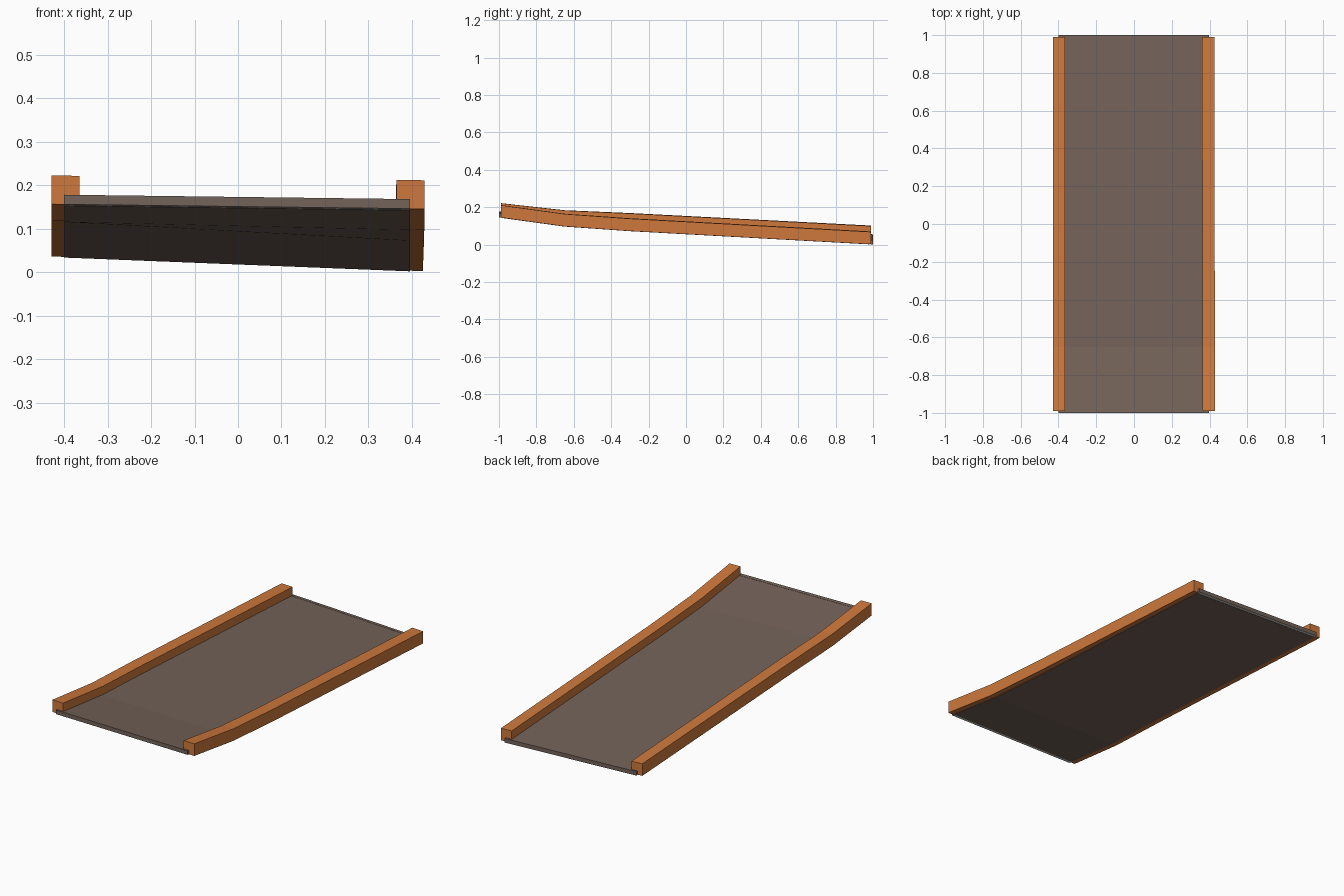
import bpy

if "Cube" in bpy.data.objects:
    bpy.data.objects.remove(bpy.data.objects["Cube"])


def material(name, rgb):
    mat = bpy.data.materials.new(name)
    mat.use_nodes = True
    mat.diffuse_color = (*rgb, 1)
    mat.node_tree.nodes["Principled BSDF"].inputs["Base Color"].default_value = (*rgb, 1)
    return mat


orange = material("orange", (0.62, 0.19, 0.045))
brown = material("brown grey", (0.175, 0.125, 0.1))
pale = material("pale grey", (0.66, 0.65, 0.6))

# Underside heights of the deck along its length: y, left edge, right edge
STATIONS = [(-0.99, 0.145, 0.156), (-0.65, 0.098, 0.118),
            (-0.3, 0.073, 0.103), (0.99, 0.002, 0.036)]
HALF = 0.427


def underside(x, y):
    """Height of the banked, bent underside at a point."""
    i = 0
    while i < len(STATIONS) - 2 and y > STATIONS[i + 1][0]:
        i += 1
    a, b = STATIONS[i], STATIONS[i + 1]
    t = (y - a[0]) / (b[0] - a[0])
    left, right = (a[k] + (b[k] - a[k]) * t for k in (1, 2))
    return right + (left - right) * (x + HALF) / (2 * HALF)


def bar(name, x0, x1, ys, low, high, mats, skew=0.0):
    """Box-section bar swept along y, following the underside."""
    verts, faces = [], []
    for y in ys:
        for x, dz in ((x0, low), (x1, low), (x1, high), (x0, high)):
            px = x - skew * y
            verts.append((px, y, underside(px, y) + dz))
    for s in range(len(ys) - 1):
        for k in range(4):
            a, b = s * 4 + k, s * 4 + (k + 1) % 4
            faces.append((a, b, b + 4, a + 4))
    end = (len(ys) - 1) * 4
    faces += [(3, 2, 1, 0), (end, end + 1, end + 2, end + 3)]
    mesh = bpy.data.meshes.new(name)
    mesh.from_pydata(verts, [], faces)
    for m in mats:
        mesh.materials.append(m)
    mesh.update()
    # A second material goes on upward faces only
    if len(mats) > 1:
        for p in mesh.polygons:
            p.material_index = 1 if p.normal.z > 0.7 else 0
    obj = bpy.data.objects.new(name, mesh)
    bpy.context.collection.objects.link(obj)
    return obj


# Guard rails along both sides
rail_ys = [s[0] for s in STATIONS]
bar("right_rail", -0.429, -0.364, rail_ys, 0, 0.066, [orange])
bar("left_rail", 0.362, 0.427, rail_ys, 0, 0.066, [orange], skew=0.002)

# Deck between the rails
deck_ys = [-0.982] + rail_ys[1:-1] + [0.982]
bar("deck", -0.4, 0.396, deck_ys, -0.002, 0.02, [brown])

# Pale-topped lips closing the two ends of the deck
for label, ys in (("front", (-1, -0.982)), ("back", (0.982, 1))):
    bar(label + "_lip", -0.4, 0.396, ys, -0.001, 0.021, [brown, pale])
